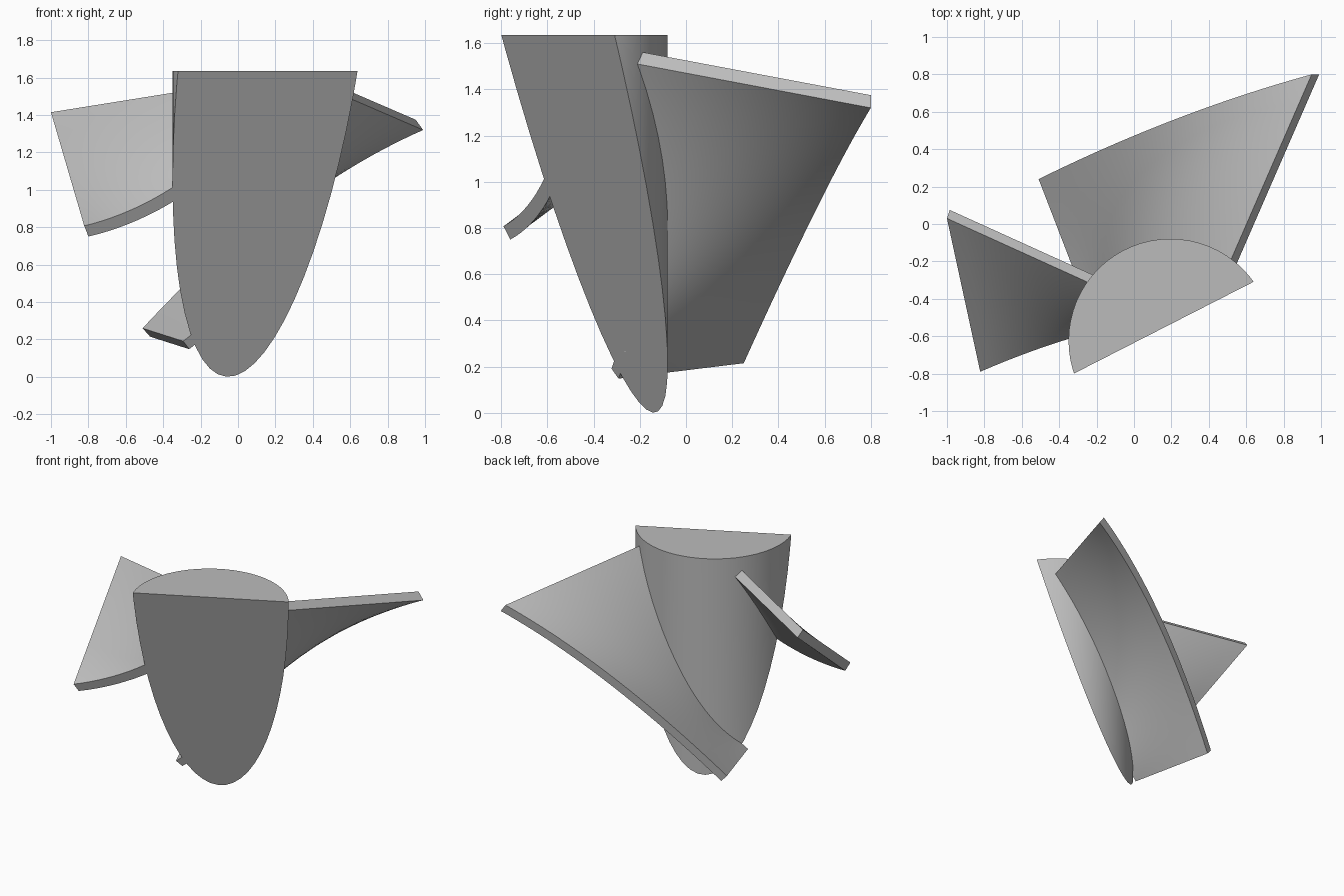
import bpy, bmesh, math
from mathutils import Vector

cube = bpy.data.objects.get("Cube")
if cube:
    bpy.data.objects.remove(cube, do_unlink=True)

grey = bpy.data.materials.new("plain grey")
grey.use_nodes = True
grey.diffuse_color = (0.5, 0.5, 0.5, 1)
grey.node_tree.nodes["Principled BSDF"].inputs["Base Color"].default_value = (0.5, 0.5, 0.5, 1)

# Hub axis, radius and height, and the slanted plane that slices everything
AXIS = Vector((0.195, -0.624, 0))
RADIUS = 0.545
HEIGHT = 1.636
CUT_NORMAL = Vector((-0.455, 0.891, 0.2855))
CUT_POINT = AXIS + Vector((-0.455, 0.891, 0)) * RADIUS


def finish(name, bm):
    """Slice with the slanted plane, close the cut and make the object."""
    geom = bm.verts[:] + bm.edges[:] + bm.faces[:]
    bmesh.ops.bisect_plane(bm, geom=geom, plane_co=CUT_POINT,
                           plane_no=CUT_NORMAL, clear_inner=True)
    rim = [e for e in bm.edges if e.is_boundary]
    bmesh.ops.holes_fill(bm, edges=rim, sides=0)
    bmesh.ops.recalc_face_normals(bm, faces=bm.faces[:])
    mesh = bpy.data.meshes.new(name)
    bm.to_mesh(mesh)
    bm.free()
    mesh.materials.append(grey)
    obj = bpy.data.objects.new(name, mesh)
    bpy.context.collection.objects.link(obj)
    bpy.ops.object.select_all(action="DESELECT")
    obj.select_set(True)
    bpy.context.view_layer.objects.active = obj
    bpy.ops.object.shade_smooth_by_angle(angle=math.radians(30))


def bezier(points, t):
    """Point on a Bezier curve of any degree."""
    pts = [Vector(p) for p in points]
    while len(pts) > 1:
        pts = [a + (b - a) * t for a, b in zip(pts, pts[1:])]
    return pts[0]


def blade(name, rows, thick_start, thick_end, t_end=1.0, nt=28, ns=10):
    """Curved plate from root row to tip row, with its root sunk in the hub."""
    bm = bmesh.new()
    layers = ([], [])
    for i in range(nt + 1):
        t = t_end * i / nt
        rule = [bezier(row, t) for row in rows]
        offset = Vector(thick_start).lerp(Vector(thick_end), t)
        for j in range(ns + 1):
            p = bezier(rule, -0.1 + 1.1 * j / ns)
            layers[0].append(bm.verts.new(p))
            layers[1].append(bm.verts.new(p + offset))
    w = ns + 1
    for side in layers:
        for i in range(nt):
            for j in range(ns):
                k = i * w + j
                bm.faces.new((side[k], side[k + 1], side[k + w + 1], side[k + w]))
    # Close the rim between the two sides
    rim = (list(range(w)) + [i * w + ns for i in range(1, nt + 1)]
           + [nt * w + j for j in range(ns - 1, -1, -1)]
           + [i * w for i in range(nt - 1, 0, -1)])
    for a, b in zip(rim, rim[1:] + rim[:1]):
        bm.faces.new((layers[0][a], layers[0][b], layers[1][b], layers[1][a]))
    finish(name, bm)


# Hub: upright cylinder sliced by the slanted plane
bm = bmesh.new()
bmesh.ops.create_cone(bm, cap_ends=True, segments=64, radius1=RADIUS,
                      radius2=RADIUS, depth=HEIGHT + 0.2)
bmesh.ops.translate(bm, verts=bm.verts[:],
                    vec=AXIS + Vector((0, 0, (HEIGHT - 0.2) / 2)))
finish("sliced_hub", bm)

# Large blade at the back, winding from the low right to the high left
blade("back_blade",
      [[(-0.25, -0.32, 0.145), (0.10, 0.10, 0.53), (0.55, -0.21, 1.51)],
       [(-0.47, 0.25, 0.215), (0.26, 0.605, 1.0), (0.99, 0.80, 1.32)]],
      (-0.04, -0.01, 0.045), (-0.04, 0.0, 0.055))

# Shorter blade on the right, trimmed by the slice
blade("right_blade",
      [[(-0.25, -0.31, 1.535), (-0.36, -0.46, 1.26), (-0.34, -0.62, 1.005)],
       [(-0.625, -0.14, 1.475), (-0.60, -0.415, 1.167), (-0.58, -0.69, 0.86)],
       [(-1.0, 0.03, 1.415), (-0.91, -0.385, 1.108), (-0.82, -0.80, 0.80)]],
      (0.015, 0.045, -0.045), (0.02, 0.042, -0.048), t_end=1.12)
